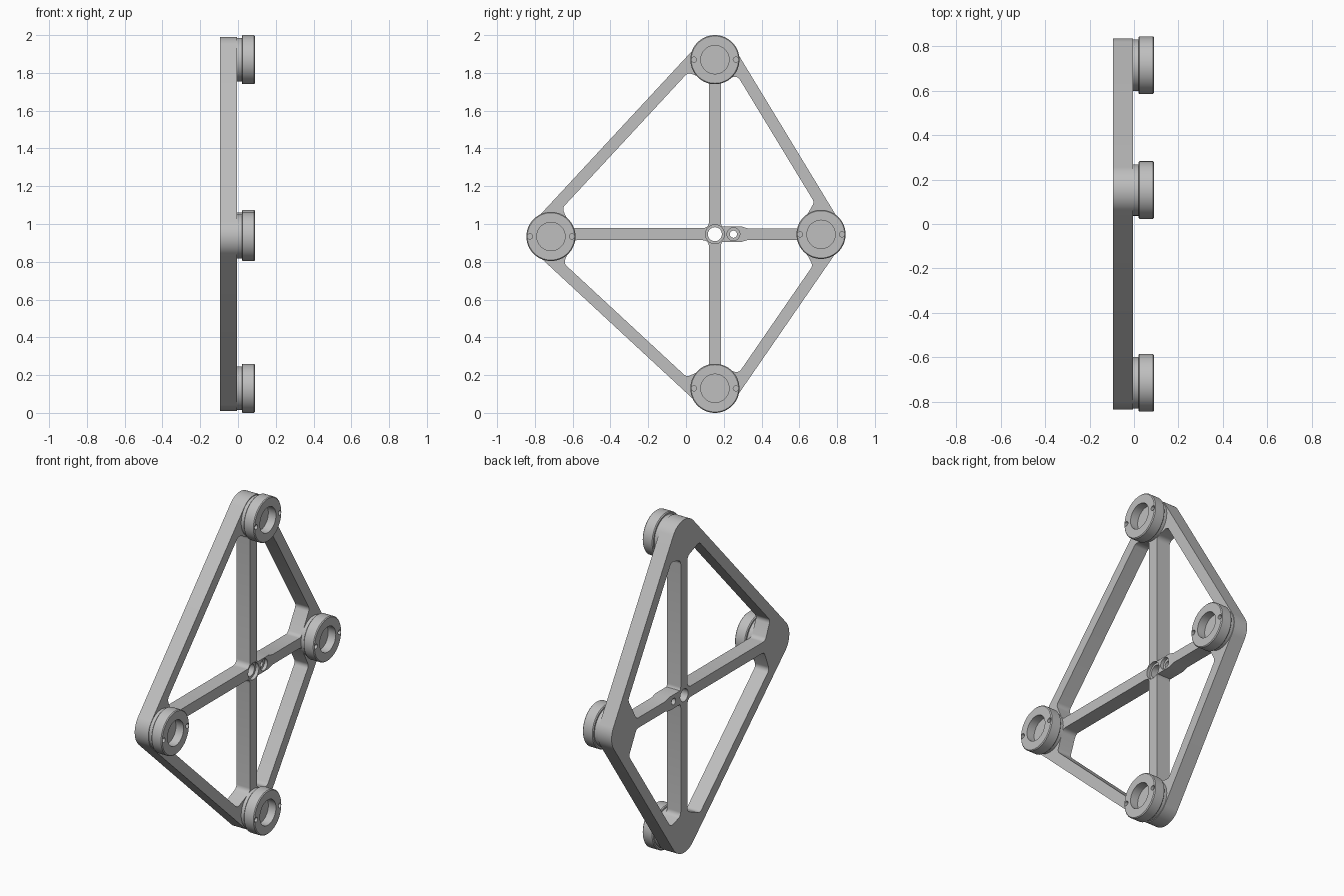
import bpy, bmesh, math
from mathutils import Vector as V
from mathutils.geometry import convex_hull_2d, intersect_line_line_2d

cube = bpy.data.objects.get("Cube")
if cube:
    bpy.data.objects.remove(cube, do_unlink=True)

grey = bpy.data.materials.new("light_grey")
grey.use_nodes = True
colour = (0.52, 0.52, 0.52, 1)
grey.diffuse_color = colour
grey.node_tree.nodes["Principled BSDF"].inputs["Base Color"].default_value = colour

BACK, FRONT = -0.095, -0.005
CENTRE = V((0.153, 0.946))
# hub centres in (y, z), spoke direction and spoke half width, going round
HUBS = [
    (V((0.153, 1.87)), V((0, 1)), 0.032),
    (V((0.715, 0.945)), V((1, 0)), 0.030),
    (V((0.153, 0.13)), V((0, -1)), 0.032),
    (V((-0.715, 0.934)), V((-1, 0)), 0.032),
]


def make_object(name, bm):
    bmesh.ops.recalc_face_normals(bm, faces=bm.faces)
    mesh = bpy.data.meshes.new(name)
    bm.to_mesh(mesh)
    bm.free()
    mesh.materials.append(grey)
    obj = bpy.data.objects.new(name, mesh)
    bpy.context.collection.objects.link(obj)
    return obj


def prism(name, points, x0, x1):
    """Extrude a (y, z) outline along x."""
    bm = bmesh.new()
    face = bm.faces.new([bm.verts.new((x0, p[0], p[1])) for p in points])
    ext = bmesh.ops.extrude_face_region(bm, geom=[face])
    moved = [g for g in ext["geom"] if isinstance(g, bmesh.types.BMVert)]
    bmesh.ops.translate(bm, verts=moved, vec=(x1 - x0, 0, 0))
    return make_object(name, bm)


def circle(c, r, n=48):
    return [c + r * V((math.cos(2 * math.pi * i / n), math.sin(2 * math.pi * i / n)))
            for i in range(n)]


def combine(obj, tool, operation="DIFFERENCE"):
    """Apply a boolean and discard the tool object."""
    mod = obj.modifiers.new("cut", "BOOLEAN")
    mod.operation, mod.object, mod.solver = operation, tool, "EXACT"
    bpy.context.view_layer.update()
    graph = bpy.context.evaluated_depsgraph_get()
    mesh = bpy.data.meshes.new_from_object(obj.evaluated_get(graph))
    obj.modifiers.clear()
    obj.data = mesh
    bpy.data.objects.remove(tool, do_unlink=True)


def rounded(points, radius, steps=6):
    """Replace each corner of a convex outline with an arc."""
    out = []
    for i, p in enumerate(points):
        a = (points[i - 1] - p).normalized()
        b = (points[(i + 1) % len(points)] - p).normalized()
        half = a.angle(b) / 2
        mid = p + (a + b).normalized() * radius / math.sin(half)
        start = p + a * radius / math.tan(half) - mid
        end = p + b * radius / math.tan(half) - mid
        total = start.angle(end)
        for k in range(steps + 1):
            t = k / steps
            out.append(mid + (start * math.sin((1 - t) * total)
                              + end * math.sin(t * total)) / math.sin(total))
    return out


def meet(l1, l2):
    (p, d), (q, e) = l1, l2
    return p + d * ((q - p).cross(e) / d.cross(e))


def opening(hub_a, hub_b):
    """Window between two spokes and an outer bar, blunted at the hubs."""
    (a, da, wa), (b, db, wb) = hub_a, hub_b
    side = (b - a).normalized()
    normal = V((-side.y, side.x))
    if normal.dot(a - CENTRE) < 0:
        normal = -normal
    bis_a = (side - da).normalized()
    bis_b = (-side - db).normalized()
    lines = [
        (CENTRE + db * wa, da),
        (a + bis_a * 0.115, V((-bis_a.y, bis_a.x))),
        (a + normal * 0.058, side),
        (b + bis_b * 0.115, V((-bis_b.y, bis_b.x))),
        (CENTRE + da * wb, db),
    ]
    return rounded([meet(lines[i], lines[i - 1]) for i in range(5)], 0.03)


# Flat frame: outline around the hubs, four windows
cloud = [p for hub in HUBS for p in circle(hub[0], 0.12, 96)]
frame = prism("frame", [cloud[i] for i in convex_hull_2d(cloud)], BACK, FRONT)
for i in range(4):
    window = opening(HUBS[i], HUBS[(i + 1) % 4])
    combine(frame, prism("window_cutter", window, BACK - 0.1, FRONT + 0.1))

# Thickened spoke section beside the centre
boss = [(0.01, -0.041), (0.14, -0.041), (0.18, -0.029),
        (0.18, 0.029), (0.14, 0.041), (0.01, 0.041)]
combine(frame, prism("boss", [CENTRE + V(p) for p in boss], BACK, FRONT), "UNION")

# Stepped through holes
for offset, bore, recess in ((0, 0.037, 0.05), (0.098, 0.019, 0.034)):
    c = CENTRE + V((offset, 0))
    combine(frame, prism("bore_cutter", circle(c, bore), BACK - 0.1, FRONT + 0.1))
    combine(frame, prism("recess_cutter", circle(c, recess), FRONT - 0.02, FRONT + 0.1))

# Round cups on the hubs: (x, radius) profile turned about the hub axis
PROFILE = [(-0.01, 0), (-0.01, 0.116), (0.02, 0.116), (0.02, 0.125), (0.025, 0.13),
           (0.085, 0.13), (0.09, 0.125), (0.09, 0.075), (0.04, 0.075), (0.04, 0)]


def cup(name, c):
    bm = bmesh.new()
    verts = [bm.verts.new((x, r, 0)) for x, r in PROFILE]
    edges = [bm.edges.new(pair) for pair in zip(verts, verts[1:])]
    bmesh.ops.spin(bm, geom=verts + edges, cent=(0, 0, 0), axis=(1, 0, 0),
                   angle=2 * math.pi, steps=64)
    bmesh.ops.remove_doubles(bm, verts=bm.verts, dist=0.0001)
    bmesh.ops.translate(bm, verts=bm.verts, vec=(0, c.x, c.y))
    obj = make_object(name, bm)
    for s in (-1, 1):
        pin = circle(c + V((s * 0.111, 0)), 0.014, 16)
        combine(obj, prism("pin_cutter", pin, 0.05, 0.2))
    return obj


parts = [frame]
for label, hub in zip(("top", "back", "bottom", "front"), HUBS):
    parts.append(cup(label + "_cup", hub[0]))

# Smooth round surfaces, keep edges crisp
bpy.ops.object.select_all(action="DESELECT")
for obj in parts:
    obj.select_set(True)
bpy.context.view_layer.objects.active = frame
bpy.ops.object.shade_smooth_by_angle(angle=math.radians(30))
